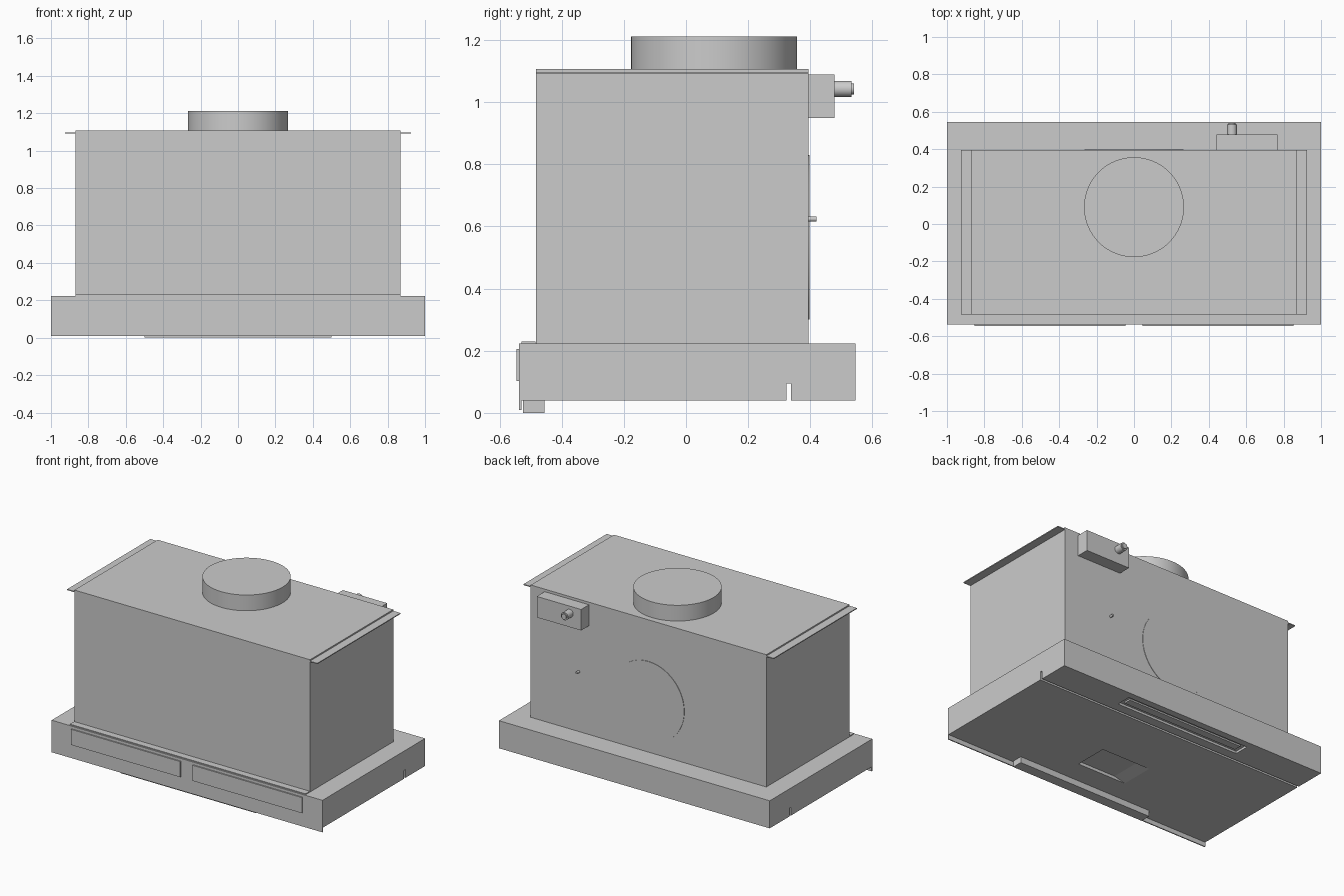
import bpy, bmesh, math

if "Cube" in bpy.data.objects:
    bpy.data.objects.remove(bpy.data.objects["Cube"])


def mesh_object(name, bm):
    bmesh.ops.recalc_face_normals(bm, faces=bm.faces)
    me = bpy.data.meshes.new(name)
    bm.to_mesh(me)
    bm.free()
    ob = bpy.data.objects.new(name, me)
    bpy.context.scene.collection.objects.link(ob)
    return ob


def box(name, x, y, z):
    """Box from (min, max) ranges on each axis."""
    bm = bmesh.new()
    bmesh.ops.create_cube(bm, size=1)
    for v in bm.verts:
        for i, (lo, hi) in enumerate((x, y, z)):
            v.co[i] = lo if v.co[i] < 0 else hi
    return mesh_object(name, bm)


def extrude_profile(name, points, axis, lo, hi):
    """Extrude a closed profile along x (points are y,z) or y (points are x,z)."""
    bm = bmesh.new()
    place = (lambda p, t: (t, p[0], p[1])) if axis == 'x' else (lambda p, t: (p[0], t, p[1]))
    face = bm.faces.new([bm.verts.new(place(p, lo)) for p in points])
    new = bmesh.ops.extrude_face_region(bm, geom=[face])['geom']
    offset = (hi - lo, 0, 0) if axis == 'x' else (0, hi - lo, 0)
    bmesh.ops.translate(bm, vec=offset, verts=[g for g in new if isinstance(g, bmesh.types.BMVert)])
    return mesh_object(name, bm)


def cylinder(name, radius, depth, centre, along_y=False, sides=64):
    rot = (math.pi / 2, 0, 0) if along_y else (0, 0, 0)
    bpy.ops.mesh.primitive_cylinder_add(vertices=sides, radius=radius, depth=depth,
                                        location=centre, rotation=rot)
    ob = bpy.context.object
    ob.name = name
    bpy.ops.object.shade_smooth_by_angle(angle=math.radians(30))
    return ob


def cut(target, cutter):
    cutter.hide_render = True
    mod = target.modifiers.new("cut", 'BOOLEAN')
    mod.object, mod.operation, mod.solver = cutter, 'DIFFERENCE', 'EXACT'
    bpy.context.view_layer.objects.active = target
    bpy.ops.object.modifier_apply(modifier=mod.name)
    bpy.data.objects.remove(cutter)


# Hood tray, with a groove across its underside
base = extrude_profile("hood_base", [
    (-0.53, 0.04), (0.323, 0.04), (0.323, 0.095), (0.338, 0.095), (0.338, 0.04),
    (0.545, 0.04), (0.545, 0.224), (-0.53, 0.224)], 'x', -1, 1)

# Finger grip with one sloping end, and the lamp slot
cut(base, extrude_profile("grip_cutter", [
    (0.18, 0.03), (0.18, 0.06), (-0.10, 0.06), (-0.18, 0.04), (-0.18, 0.03)], 'y', -0.30, -0.075))
cut(base, box("lamp_cutter", (-0.46, 0.46), (0.40, 0.50), (0.03, 0.055)))
box("lamp_strip", (-0.43, 0.43), (0.425, 0.475), (0.045, 0.06))

# Front fascia, trim strip, twin raised panels and control block
box("front_fascia", (-1, 1), (-0.537, -0.53), (0.01, 0.224))
box("front_trim", (-0.87, 0.87), (-0.53, -0.485), (0.22, 0.23))
for side, s in (("left", -1), ("right", 1)):
    box(side + "_front_panel", sorted((s * 0.045, s * 0.853)), (-0.545, -0.535), (0.102, 0.206))
box("control_block", (-0.5, 0.5), (-0.525, -0.455), (0.0, 0.045))

# Motor housing with thin mounting flanges on both sides
box("motor_housing", (-0.87, 0.87), (-0.483, 0.395), (0.22, 1.107))
for side, s in (("left", -1), ("right", 1)):
    box(side + "_flange", sorted((s * 0.86, s * 0.924)), (-0.483, 0.395), (1.092, 1.098))

# Exhaust collar on top and blanked outlet on the back
cylinder("exhaust_collar", 0.267, 0.112, (0, 0.09, 1.156), sides=96)
cylinder("rear_outlet_cover", 0.265, 0.02, (0, 0.388, 0.565), True, 96)
cylinder("rear_pin", 0.008, 0.04, (0.515, 0.40, 0.624), True, 16)

# Electrical box with cable gland
box("junction_box", (0.44, 0.767), (0.385, 0.478), (0.95, 1.09))
cylinder("cable_gland", 0.026, 0.06, (0.524, 0.503, 1.043), True, 32)
cylinder("cable_end", 0.018, 0.02, (0.524, 0.531, 1.043), True, 24)
